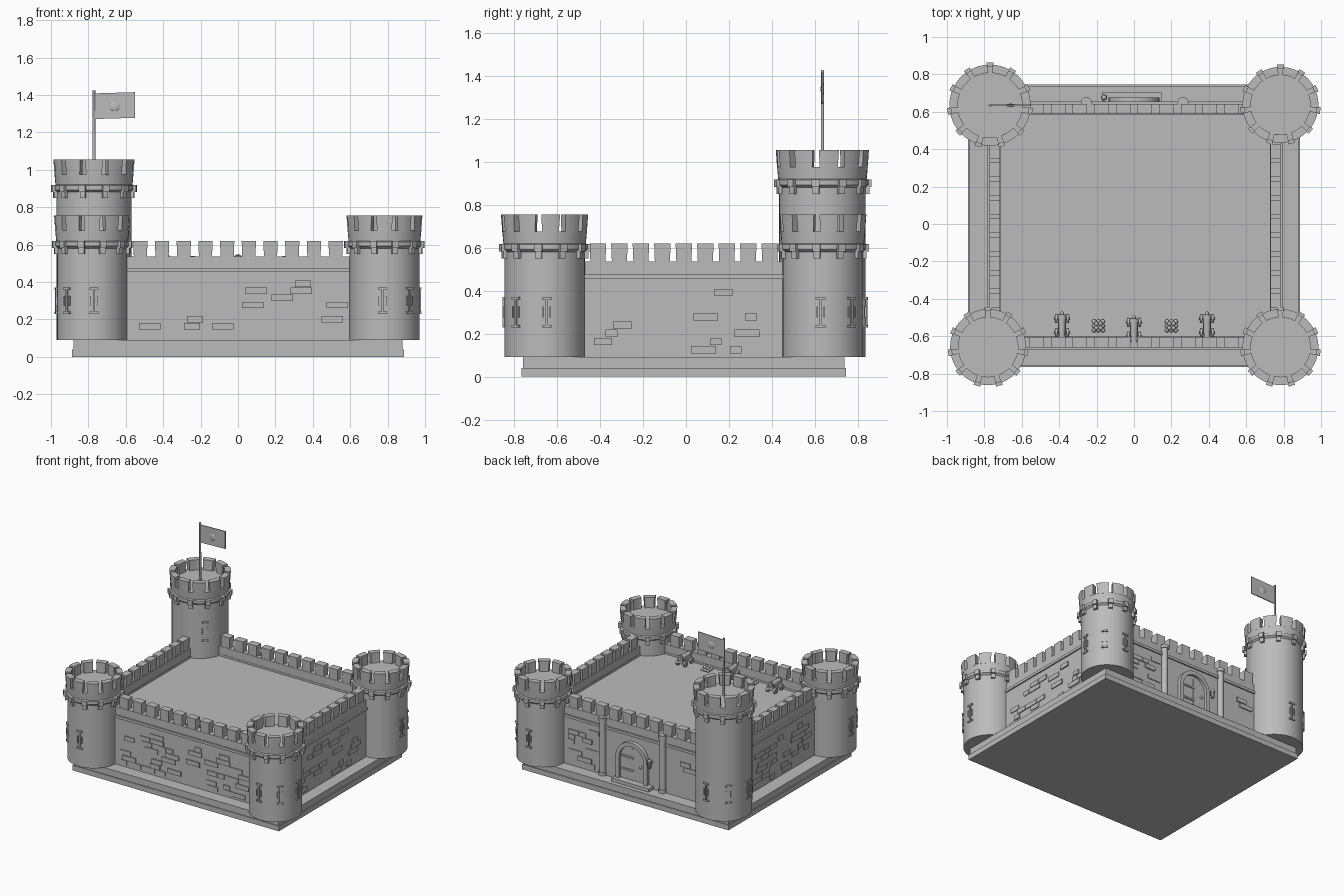
import bpy, bmesh, math, random
from mathutils import Matrix, Vector

if "Cube" in bpy.data.objects:
    bpy.data.objects.remove(bpy.data.objects["Cube"])

random.seed(7)
stone = bpy.data.materials.new("grey stone")
stone.diffuse_color = (0.5, 0.5, 0.5, 1)
stone.use_nodes = True
stone.node_tree.nodes["Principled BSDF"].inputs["Base Color"].default_value = stone.diffuse_color


def finish(name, bm, smooth=False):
    bmesh.ops.recalc_face_normals(bm, faces=bm.faces)
    me = bpy.data.meshes.new(name)
    bm.to_mesh(me)
    bm.free()
    me.materials.append(stone)
    ob = bpy.data.objects.new(name, me)
    bpy.context.collection.objects.link(ob)
    if smooth:
        bpy.ops.object.select_all(action='DESELECT')
        ob.select_set(True)
        bpy.context.view_layer.objects.active = ob
        bpy.ops.object.shade_smooth_by_angle(angle=math.radians(35))
    return ob


def box(bm, c, s, m=Matrix(), flare=1.0):
    """Box with centre c and size s; flare widens its top."""
    vs = bmesh.ops.create_cube(bm, size=1)['verts']
    for v in vs:
        k = flare if v.co.z > 0 else 1
        v.co = m @ Vector((c[0] + v.co.x * s[0] * k, c[1] + v.co.y * s[1] * k, c[2] + v.co.z * s[2]))


def cyl(bm, c, r1, r2, h, m=Matrix(), seg=20):
    bmesh.ops.create_cone(bm, cap_ends=True, segments=seg, radius1=r1, radius2=r2, depth=h,
                          matrix=m @ Matrix.Translation(c))


def ball(bm, c, r, s=(1, 1, 1)):
    bmesh.ops.create_uvsphere(bm, u_segments=12, v_segments=8, radius=r,
                              matrix=Matrix.Translation(c) @ Matrix.Diagonal((*s, 1)))


def lathe(bm, profile, seg=48):
    rings = [[bm.verts.new((r * math.cos(2 * math.pi * i / seg), r * math.sin(2 * math.pi * i / seg), z))
              for i in range(seg)] for r, z in profile]
    for a, b in zip(rings, rings[1:]):
        for i in range(seg):
            j = (i + 1) % seg
            bm.faces.new((a[i], a[j], b[j], b[i]))
    bm.faces.new(rings[0])
    bm.faces.new(rings[-1])


def wedge(bm, ang, half, r0, r1, z0, z1, n=4):
    """Curved merlon, slightly wider at the top."""
    secs = []
    for i in range(n + 1):
        t = 2 * i / n - 1
        sec = []
        for r, z, k in ((r0, z0, 1), (r1, z0, 1), (r1 + .006, z1, 1.1), (r0, z1, 1.1)):
            a = ang + t * half * k
            sec.append(bm.verts.new((r * math.cos(a), r * math.sin(a), z)))
        secs.append(sec)
    for a, b in zip(secs, secs[1:]):
        for i in range(4):
            bm.faces.new((a[i], a[(i + 1) % 4], b[(i + 1) % 4], b[i]))
    bm.faces.new(secs[0])
    bm.faces.new(secs[-1])


def slit(bm, a, r, z0, z1):
    """Arrow slit: upright bar with cross caps."""
    m = Matrix.Rotation(a, 4, 'Z')
    zc = (z0 + z1) / 2
    box(bm, (r, 0, zc), (.016, .012, z1 - z0), m)
    for z in (z0, z1):
        box(bm, (r, 0, z), (.018, .046, .012), m)
    for y in (-.017, .017):
        box(bm, (r, y, zc), (.014, .007, .05), m)


def tower(name, x, y, r, top, slits):
    bm = bmesh.new()
    e = top - .755
    lathe(bm, [(r, .09), (r, .58 + e), (r + .014, .592 + e), (r + .014, .615 + e),
               (r + .005, .62 + e), (r + .01, .675 + e)])
    n = 11
    for i in range(n):
        a = -math.pi / 2 + 2 * math.pi * i / n
        wedge(bm, a, .2, r - .028, r + .01, .67 + e, top)
        # corbels under the crown
        m = Matrix.Rotation(a + math.pi / n, 4, 'Z')
        box(bm, (r + .006, 0, .6 + e), (.044, .036, .036), m)
        box(bm, (r + .002, 0, .567 + e), (.03, .03, .035), m)
    for deg, z0, z1 in slits:
        slit(bm, math.radians(deg), r, z0, z1)
    finish(name, bm, True).location = (x, y, 0)


# Plinth, slightly narrower at its top
bm = bmesh.new()
box(bm, (0, -.01, .02), (1.775, 1.51, .04))
box(bm, (0, -.01, .065), (1.76, 1.495, .05))
finish("plinth", bm)

# Corner towers
for name, x, y, d in (("front_left_tower", -.78, -.658, 225), ("front_right_tower", .783, -.658, 315),
                      ("back_right_tower", .783, .637, 45)):
    tower(name, x, y, .187, .755, [(d + o, .235, .365) for o in (-48, 0, 48)])
tower("tall_back_left_tower", -.77, .635, .201, 1.055,
      [(135 + o, .235, .365) for o in (-48, 0, 48)] + [(-45, .6, .74)])

# Courtyard deck
bm = bmesh.new()
box(bm, (0, -.01, .275), (1.5, 1.24, .37))
finish("courtyard_deck", bm)


def wall(name, mid, ang, length, count, spread, keep_out=0):
    """Wall along local x with its outer face on local -y."""
    m = Matrix.Translation((*mid, 0)) @ Matrix.Rotation(math.radians(ang), 4, 'Z')
    bm = bmesh.new()
    box(bm, (0, .03, .275), (length, .06, .37), m)
    box(bm, (0, .025, .465), (length, .07, .02), m)
    box(bm, (0, .03, .505), (length, .055, .06), m)
    for i in range(count):
        box(bm, (spread * (2 * i / (count - 1) - 1), .03, .577), (.07, .05, .086), m, 1.1)
    finish(name, bm)
    # Scattered raised bricks in courses
    bm = bmesh.new()
    for row in range(8):
        z, x = .125 + row * .038, -length / 2 + .04 + random.uniform(0, .07)
        while x < length / 2 - .14:
            w = random.choice((.06, .09, .12))
            if random.random() < .42 and not (x < keep_out and x + w > -keep_out):
                box(bm, (x + w / 2, 0, z), (w - .005, random.choice((.012, .016, .02)), .034), m)
            x += w
    finish(name + "_bricks", bm)


wall("front_wall", (0, -.662), 0, 1.22, 10, .522)
wall("back_wall", (0, .645), 180, 1.22, 10, .522, .29)
wall("right_wall", (.787, -.01), 90, .95, 9, .4)
wall("left_wall", (-.775, -.01), -90, .95, 9, .4)

# Half-round columns either side of the gate
for x, side in ((-.255, "right"), (.262, "left")):
    bm = bmesh.new()
    cyl(bm, (x, .65, .315), .024, .024, .45)
    for z in (.105, .525):
        cyl(bm, (x, .65, z), .029, .029, .025)
    finish("gate_column_" + side, bm, True)


def arch(r, spring, bottom, n=20):
    return [(r, bottom)] + [(r * math.cos(math.pi * i / n), spring + r * math.sin(math.pi * i / n))
                            for i in range(n + 1)] + [(-r, bottom)]


# Arched gate frame and door leaf
bm = bmesh.new()
outer, inner = arch(.135, .28, .09), arch(.105, .28, .09)
secs = [[bm.verts.new((p[0], y, p[1])) for p, y in ((o, .64), (o, .675), (i, .675), (i, .64))]
        for o, i in zip(outer, inner)]
for a, b in zip(secs, secs[1:]):
    for i in range(4):
        bm.faces.new((a[i], a[(i + 1) % 4], b[(i + 1) % 4], b[i]))
bm.faces.new(secs[0])
bm.faces.new(secs[-1])
finish("gate_frame", bm)

bm = bmesh.new()
f = bm.faces.new([bm.verts.new((x, .64, z)) for x, z in arch(.106, .28, .09)])
ext = bmesh.ops.extrude_face_region(bm, geom=[f])['geom']
bmesh.ops.translate(bm, vec=(0, .012, 0), verts=[g for g in ext if isinstance(g, bmesh.types.BMVert)])
for z in (.19, .29):
    box(bm, (.045, .655, z), (.1, .01, .014))
box(bm, (0, .654, .235), (.005, .008, .25))
ball(bm, (-.07, .66, .235), .011)
finish("gate_door", bm)

bm = bmesh.new()
box(bm, (-.012, .675, .103), (.32, .06, .026))
finish("gate_step", bm)

# Wall lantern beside the gate
bm = bmesh.new()
box(bm, (-.16, .655, .3), (.012, .03, .012))
cyl(bm, (-.16, .677, .285), .012, .017, .05, seg=10)
ball(bm, (-.16, .677, .318), .014)
finish("gate_lantern", bm)

# Cannons on the deck, aimed over the front wall
for i, (x, y) in enumerate(((-.385, -.545), (0, -.565), (.39, -.545))):
    bm = bmesh.new()
    m = Matrix.Translation((x, y, .523)) @ Matrix.Rotation(math.pi / 2, 4, 'X')
    cyl(bm, (0, 0, 0), .022, .016, .12, m)
    cyl(bm, (0, 0, .06), .02, .02, .014, m)
    cyl(bm, (0, 0, -.045), .025, .025, .012, m)
    ball(bm, (x, y + .066, .523), .011)
    box(bm, (x, y + .005, .495), (.044, .11, .024))
    side = Matrix.Rotation(math.pi / 2, 4, 'Y')
    for dy in (-.035, .04):
        cyl(bm, (0, 0, 0), .007, .007, .086, Matrix.Translation((x, y + dy, .482)) @ side, 8)
        for dx in (-.031, .031):
            cyl(bm, (0, 0, 0), .022, .022, .014, Matrix.Translation((x + dx, y + dy, .482)) @ side, 16)
    finish("cannon_%d" % (i + 1), bm, True)

# Stacked cannonballs
for i, x in enumerate((-.19, .2)):
    bm = bmesh.new()
    for a in (-1, 0, 1):
        for b in (-1, 0, 1):
            ball(bm, (x + a * .023, -.545 + b * .023, .472), .0118)
    for a in (-.5, .5):
        for b in (-.5, .5):
            ball(bm, (x + a * .023, -.545 + b * .023, .488), .0118)
    finish("cannonballs_%d" % (i + 1), bm, True)

# Flagpole and flag with a round boss
bm = bmesh.new()
cyl(bm, (-.77, .635, 1.195), .008, .007, .45, seg=12)
ball(bm, (-.77, .635, 1.42), .008)
finish("flagpole", bm, True)
bm = bmesh.new()
box(bm, (-.658, .635, 1.343), (.212, .007, .137))
for v in bm.verts:
    v.co.z += (v.co.x + .658) * .03
ball(bm, (-.66, .635, 1.34), .03, (1, .28, 1))
finish("flag", bm, True)
